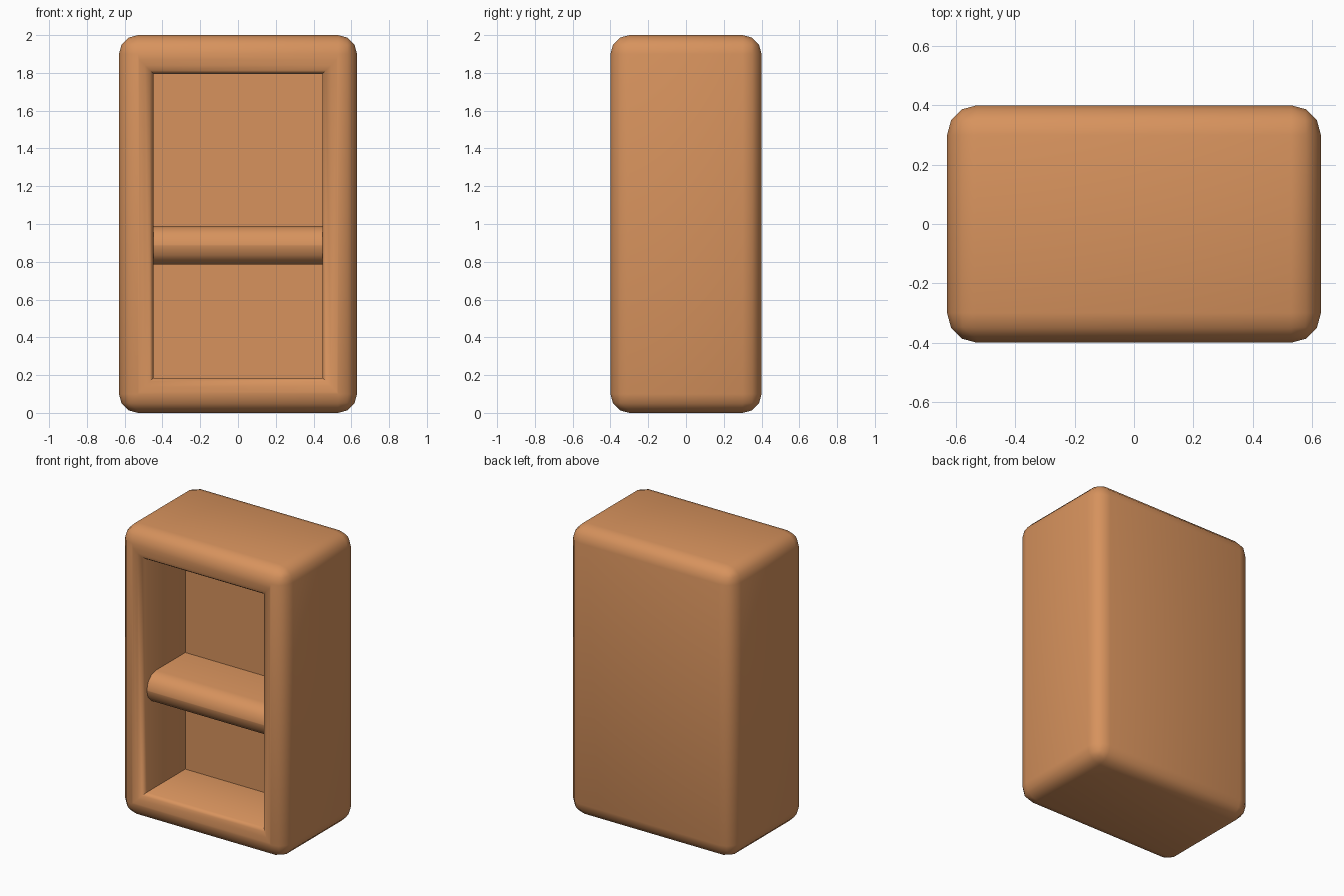
import bpy, bmesh, math
from mathutils import Vector

if "Cube" in bpy.data.objects:
    bpy.data.objects.remove(bpy.data.objects["Cube"])

mat = bpy.data.materials.new("warm_wood")
mat.diffuse_color = (0.68, 0.29, 0.11, 1)
mat.use_nodes = True
mat.node_tree.nodes["Principled BSDF"].inputs["Base Color"].default_value = mat.diffuse_color


def make(name, bm):
    bmesh.ops.recalc_face_normals(bm, faces=bm.faces)
    me = bpy.data.meshes.new(name)
    bm.to_mesh(me)
    bm.free()
    me.materials.append(mat)
    ob = bpy.data.objects.new(name, me)
    bpy.context.collection.objects.link(ob)
    return ob


def loft(rings):
    """Closed solid through a list of equal-length point rings."""
    bm = bmesh.new()
    vs = [[bm.verts.new(p) for p in r] for r in rings]
    n = len(vs[0])
    for a, b in zip(vs, vs[1:]):
        for i in range(n):
            bm.faces.new((a[i], a[(i + 1) % n], b[(i + 1) % n], b[i]))
    bm.faces.new(vs[0])
    bm.faces.new(vs[-1])
    return bm


def smooth(ob):
    bpy.ops.object.select_all(action='DESELECT')
    ob.select_set(True)
    bpy.context.view_layer.objects.active = ob
    bpy.ops.object.shade_smooth_by_angle(angle=math.radians(40))


# Cabinet body: rounded box
bm = bmesh.new()
bmesh.ops.create_cube(bm, size=1)
for v in bm.verts:
    v.co = Vector((v.co.x * 1.26, v.co.y * 0.8, v.co.z * 2 + 1))
bmesh.ops.bevel(bm, geom=bm.edges[:], offset=0.1, segments=3, profile=0.5,
                affect='EDGES')
body = make("cabinet_body", bm)

# Opening cutter: flared, rounded rim and straight recess to the back panel
rim = [(0.095, -0.42), (0.075, -0.4), (0.045, -0.395), (0.018, -0.382),
       (0, -0.355), (0, 0.065)]
rings = []
for d, y in rim:
    x, z0, z1 = 0.448 + d, 0.185 - d, 1.795 + d
    rings.append([(-x, y, z0), (x, y, z0), (x, y, z1), (-x, y, z1)])
cutter = make("opening_cutter", loft(rings))
cutter.hide_render = True
mod = body.modifiers.new("opening", 'BOOLEAN')
mod.object = cutter
mod.operation = 'DIFFERENCE'
mod.solver = 'EXACT'
bpy.context.view_layer.objects.active = body
bpy.ops.object.modifier_apply(modifier=mod.name)
bpy.data.objects.remove(cutter, do_unlink=True)
smooth(body)

# Shelf: rounded front edge, run between the side walls
r, z0, z1, tip = 0.1, 0.785, 0.99, -0.355
prof = [(0.075, z1)]
for zc, start in ((z1 - r, 90), (z0 + r, 180)):
    for i in range(4):
        a = math.radians(start + 30 * i)
        prof.append((tip + r + r * math.cos(a), zc + r * math.sin(a)))
prof.append((0.075, z0))
shelf = make("shelf", loft([[(x, y, z) for y, z in prof] for x in (-0.449, 0.449)]))
smooth(shelf)
